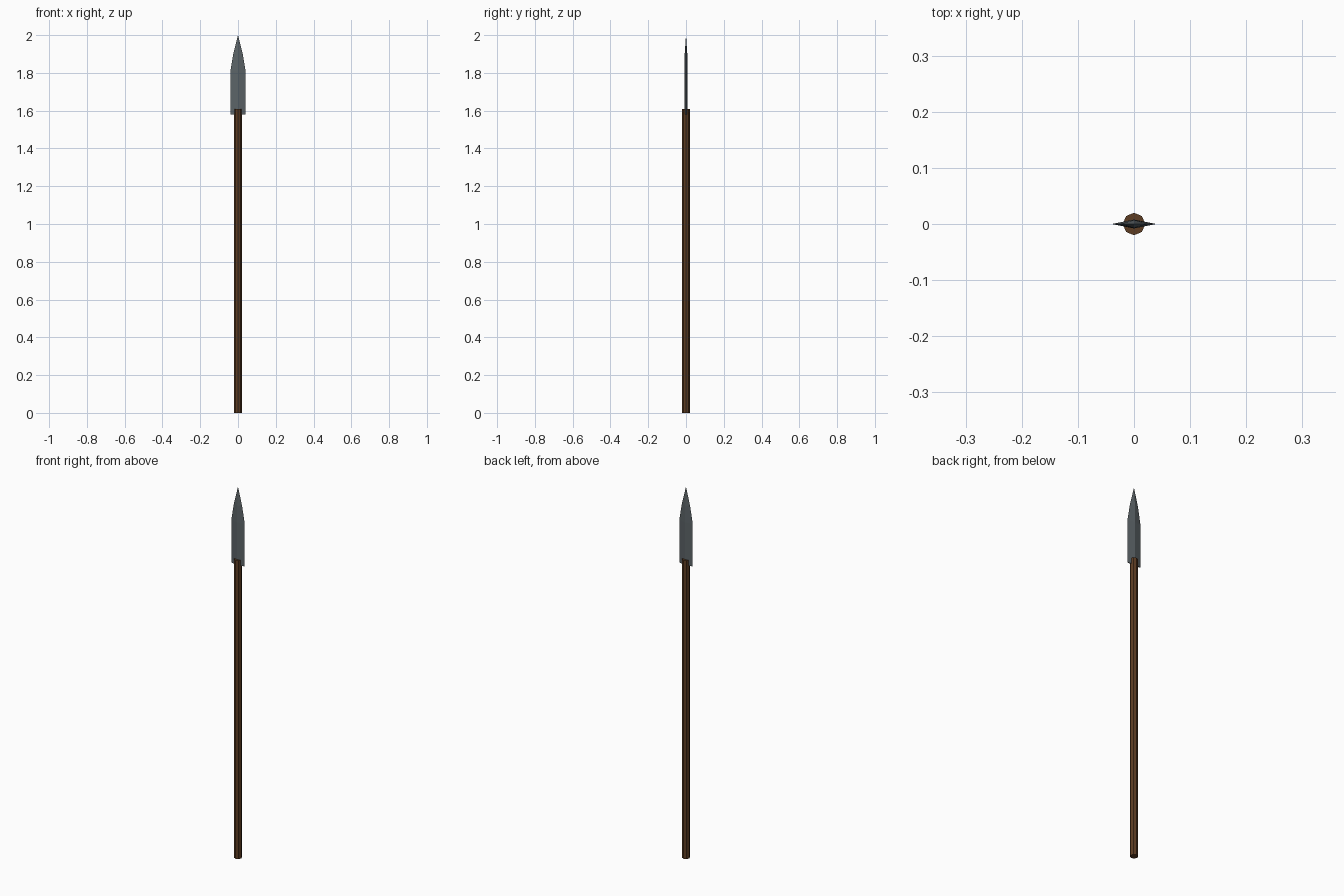
import bpy
import bmesh
from math import cos, sin, tau

cube = bpy.data.objects.get("Cube")
if cube:
    bpy.data.objects.remove(cube)


def material(name, rgb):
    mat = bpy.data.materials.new(name)
    mat.use_nodes = True
    mat.diffuse_color = (*rgb, 1)
    mat.node_tree.nodes["Principled BSDF"].inputs["Base Color"].default_value = (*rgb, 1)
    return mat


def loft(name, rings, mat):
    """Skin a stack of equal-sized rings of points and cap both ends."""
    bm = bmesh.new()
    loops = [[bm.verts.new(p) for p in ring] for ring in rings]
    for low, high in zip(loops, loops[1:]):
        for i in range(len(low)):
            j = (i + 1) % len(low)
            bm.faces.new((low[i], low[j], high[j], high[i]))
    bm.faces.new(loops[0][::-1])
    bm.faces.new(loops[-1])
    # Collapse the ring at a sharp point into one vertex
    bmesh.ops.remove_doubles(bm, verts=bm.verts, dist=0.0005)
    bmesh.ops.recalc_face_normals(bm, faces=bm.faces)
    mesh = bpy.data.meshes.new(name)
    bm.to_mesh(mesh)
    bm.free()
    mesh.materials.append(mat)
    obj = bpy.data.objects.new(name, mesh)
    bpy.context.collection.objects.link(obj)
    return obj


wood = material("brown wood", (0.107, 0.045, 0.016))
steel = material("grey steel", (0.105, 0.125, 0.135))

# Eight-sided shaft
SIDES, RADIUS = 8, 0.02
loft("shaft", [[(RADIUS * cos(tau * i / SIDES), RADIUS * sin(tau * i / SIDES), z)
                for i in range(SIDES)] for z in (0, 1.61)], wood)

# Diamond-section blade: height, half width, half thickness
sections = [(1.58, 0.04, 0.008), (1.81, 0.04, 0.008),
            (1.90, 0.025, 0.007), (2.0, 0.0, 0.0)]
loft("blade", [[(w, 0, z), (0, t, z), (-w, 0, z), (0, -t, z)]
               for z, w, t in sections], steel)
